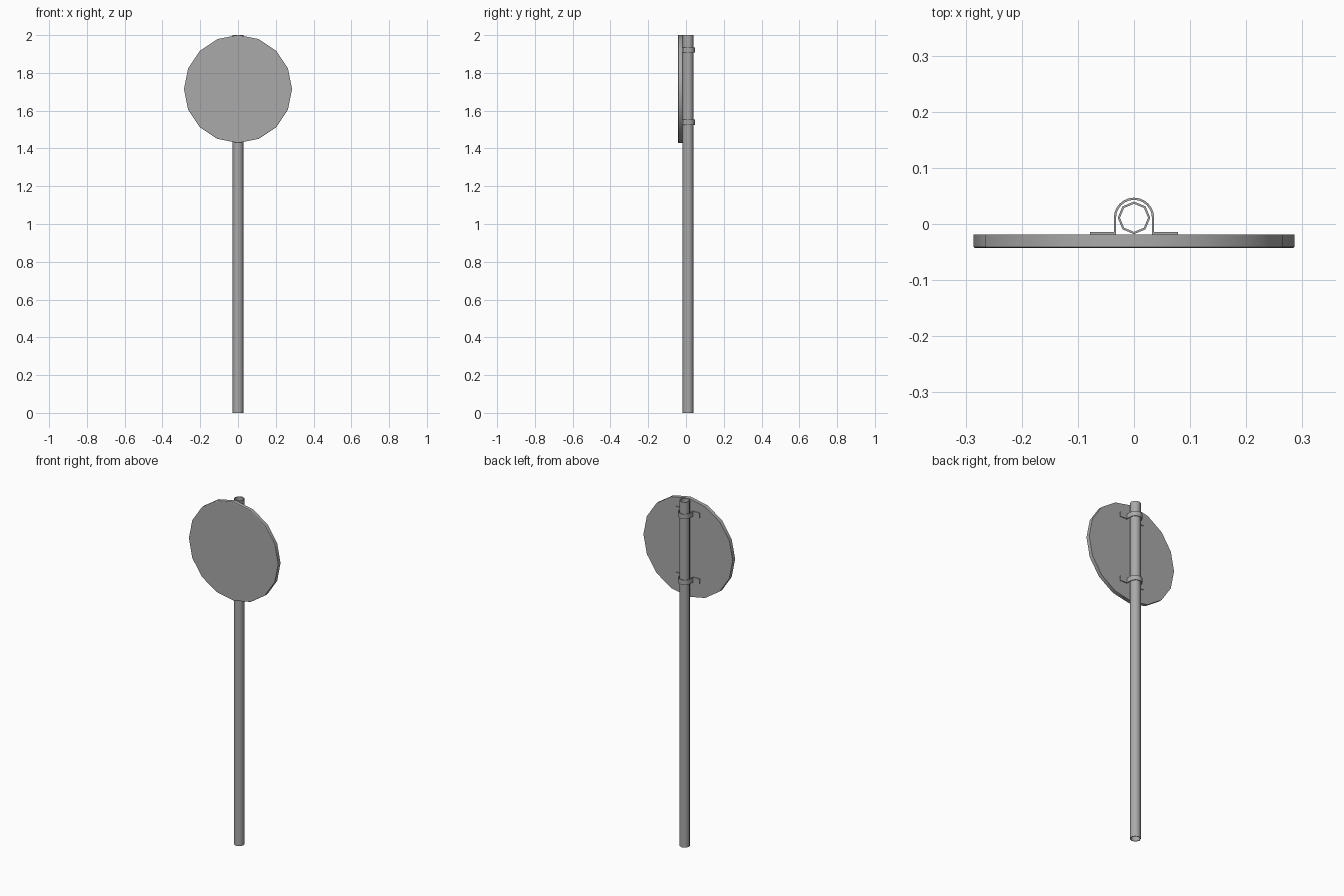
import bpy, bmesh
from math import pi, sin, cos

if "Cube" in bpy.data.objects:
    bpy.data.objects.remove(bpy.data.objects["Cube"], do_unlink=True)

GREY = (0.4, 0.4, 0.4, 1)
grey = bpy.data.materials.new("sign grey")
grey.use_nodes = True
grey.diffuse_color = GREY
grey.node_tree.nodes["Principled BSDF"].inputs["Base Color"].default_value = GREY

POLE_Y = 0.011
PLATE_BACK = -0.019


def finish(bm, name, angle):
    bmesh.ops.recalc_face_normals(bm, faces=bm.faces)
    mesh = bpy.data.meshes.new(name)
    bm.to_mesh(mesh)
    bm.free()
    obj = bpy.data.objects.new(name, mesh)
    bpy.context.collection.objects.link(obj)
    mesh.materials.append(grey)
    bpy.ops.object.select_all(action="DESELECT")
    obj.select_set(True)
    bpy.context.view_layer.objects.active = obj
    bpy.ops.object.shade_smooth_by_angle(angle=angle)
    return obj


def loft(bm, rings, closed=False):
    """Join equal rings of points with quads; closed also joins last to first."""
    loops = [[bm.verts.new(p) for p in ring] for ring in rings]
    pairs = list(zip(loops, loops[1:]))
    if closed:
        pairs.append((loops[-1], loops[0]))
    for a, b in pairs:
        for i in range(len(a)):
            j = (i + 1) % len(a)
            bm.faces.new((a[i], a[j], b[j], b[i]))
    return loops


# Hollow eight-sided pole
def pole_ring(r, z):
    return [(r * cos(i * pi / 4), POLE_Y + r * sin(i * pi / 4), z) for i in range(8)]


bm = bmesh.new()
loft(bm, [pole_ring(0.029, 0), pole_ring(0.029, 2), pole_ring(0.025, 2), pole_ring(0.025, 0)], True)
finish(bm, "pole", pi / 3)


# Sixteen-sided sign plate with a slim front bevel
def plate_ring(r, y):
    return [(r * cos(i * pi / 8), y, 1.715 + r * sin(i * pi / 8)) for i in range(16)]


bm = bmesh.new()
loops = loft(bm, [plate_ring(0.286, PLATE_BACK), plate_ring(0.286, -0.041), plate_ring(0.283, -0.043)])
bm.faces.new(loops[0])
bm.faces.new(loops[-1])
finish(bm, "sign_plate", pi / 7)


# Clamp strap: a bent strip around the pole with a flange on each side
def strap_path(r, flange_y):
    arc = [(r * cos(i * pi / 12), POLE_Y + r * sin(i * pi / 12)) for i in range(13)]
    return [(0.078, flange_y), (r, flange_y)] + arc + [(-r, flange_y), (-0.078, flange_y)]


for name, z in (("upper_clamp", 1.907), ("lower_clamp", 1.525)):
    bm = bmesh.new()
    outer = strap_path(0.036, PLATE_BACK + 0.005)
    inner = strap_path(0.032, PLATE_BACK)
    sections = [[(*o, z), (*o, z + 0.028), (*i, z + 0.028), (*i, z)] for o, i in zip(outer, inner)]
    loops = loft(bm, sections)
    bm.faces.new(loops[0])
    bm.faces.new(loops[-1])
    finish(bm, name, pi / 6)
